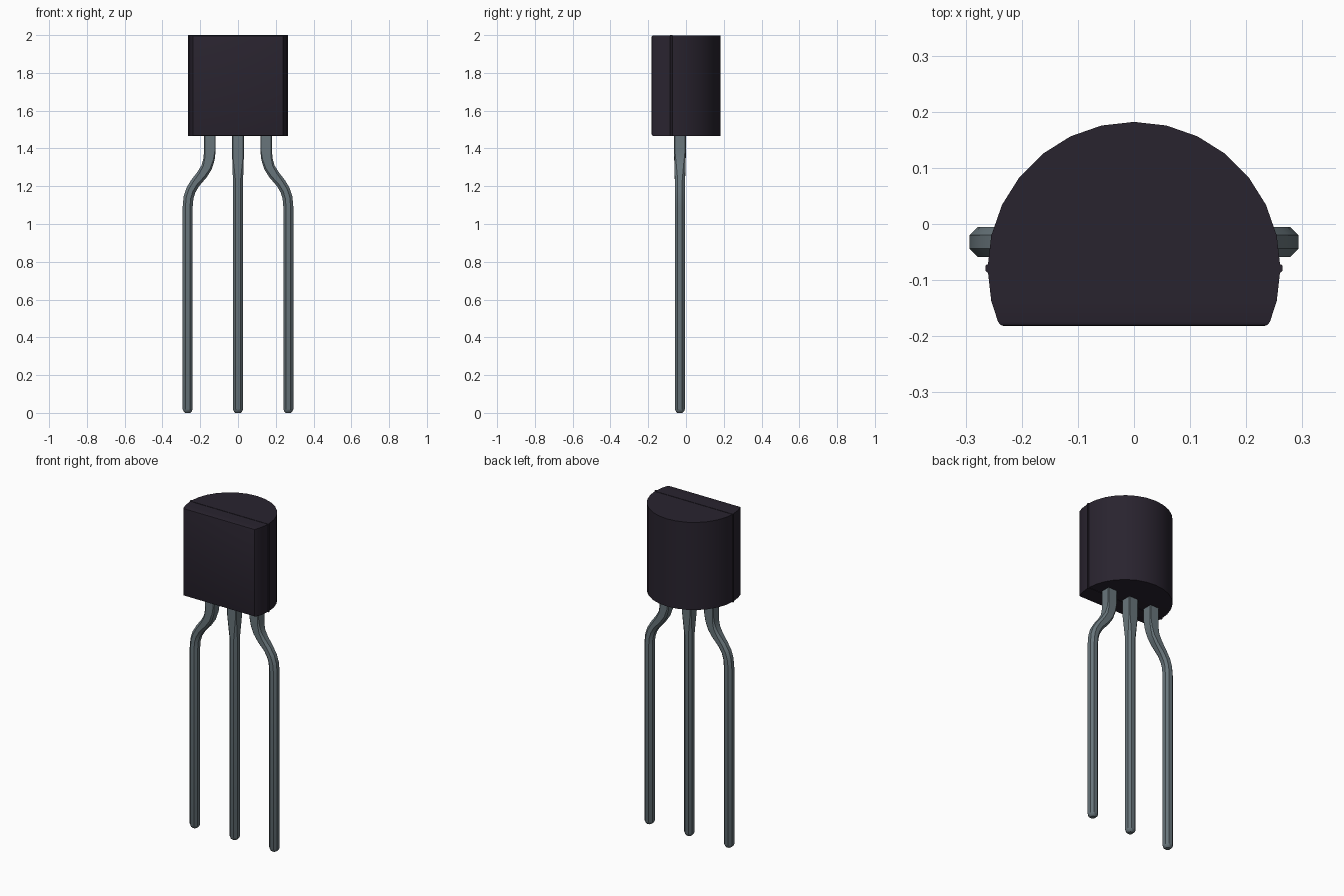
import bpy, bmesh, math
from mathutils import Vector

if "Cube" in bpy.data.objects:
    bpy.data.objects.remove(bpy.data.objects["Cube"])

Z0, Z1 = 1.467, 1.998      # bottom and top of the case
CY, R = -0.079, 0.261      # centre and radius of the rounded back
FRONT = -0.182
LEG_Y = -0.032


def material(name, rgb):
    m = bpy.data.materials.new(name)
    m.diffuse_color = (*rgb, 1)
    m.use_nodes = True
    m.node_tree.nodes["Principled BSDF"].inputs["Base Color"].default_value = m.diffuse_color
    return m


def finish(bm, name, mat, angle):
    bmesh.ops.recalc_face_normals(bm, faces=bm.faces)
    mesh = bpy.data.meshes.new(name)
    bm.to_mesh(mesh)
    bm.free()
    mesh.materials.append(mat)
    ob = bpy.data.objects.new(name, mesh)
    bpy.context.collection.objects.link(ob)
    bpy.ops.object.select_all(action='DESELECT')
    ob.select_set(True)
    bpy.context.view_layer.objects.active = ob
    bpy.ops.object.shade_smooth_by_angle(angle=math.radians(angle))
    return ob


def loft(bm, rings):
    loops = [[bm.verts.new(p) for p in ring] for ring in rings]
    n = len(loops[0])
    for a, b in zip(loops, loops[1:]):
        for i in range(n):
            bm.faces.new((a[i], a[(i + 1) % n], b[(i + 1) % n], b[i]))
    bm.faces.new(loops[0])
    bm.faces.new(loops[-1])


plastic = material("dark_plastic", (0.022, 0.017, 0.028))
metal = material("grey_metal", (0.14, 0.18, 0.20))

# Case: half-round profile with a flat front and softened front edges
half = math.pi / 2
arc = [(R * math.cos(i * half / 7), CY + R * math.sin(i * half / 7)) for i in range(-1, 15)]
arc.append((-arc[0][0], arc[0][1]))
fx = math.sqrt(R * R - (FRONT - CY) ** 2)
profile = [(fx, FRONT)] + arc[:-1] + [arc[-1], (-fx, FRONT)]
bm = bmesh.new()
loft(bm, [[(x, y, z) for x, y in profile] for z in (Z0, Z1)])
edges = [e for e in bm.edges if all(v.co.y < FRONT + 1e-4 for v in e.verts)]
bmesh.ops.bevel(bm, geom=edges, offset=0.008, segments=2, profile=0.5, affect='EDGES')
finish(bm, "case", plastic, 30)

# Mould seam: thin raised ridge running around the case
bm = bmesh.new()
sx, sy, ch = 0.265, 0.007, 0.003
seam = [(-sx, -sy + ch), (-sx + ch, -sy), (sx - ch, -sy), (sx, -sy + ch),
        (sx, sy - ch), (sx - ch, sy), (-sx + ch, sy), (-sx, sy - ch)]
loft(bm, [[(x, CY + y, z) for x, y in seam] for z in (Z0 - 0.002, 2.0)])
finish(bm, "mould_seam", plastic, 30)


# Legs: chamfered square section swept along a path of (x, z, half width, chamfer)
def leg(name, path):
    rings = []
    for i, (x, z, w, c) in enumerate(path):
        a, b = path[max(i - 1, 0)], path[min(i + 1, len(path) - 1)]
        t = Vector((b[0] - a[0], 0, b[1] - a[1])).normalized()
        side = Vector((-t.z, 0, t.x))
        k = w - c
        section = [(w, k), (k, w), (-k, w), (-w, k), (-w, -k), (-k, -w), (k, -w), (w, -k)]
        rings.append([Vector((x, LEG_Y, z)) + side * u + Vector((0, v, 0)) for u, v in section])
    bm = bmesh.new()
    loft(bm, rings)
    finish(bm, name, metal, 40)


WIDE, THIN = (0.031, 0.004), (0.0265, 0.0145)
TIP = [(0.02, *THIN), (0.008, 0.022, 0.012), (0.0, 0.014, 0.008)]

leg("middle_leg", [(0, z, *s) for z, s in ((1.5, WIDE), (1.36, WIDE), (1.22, THIN))]
    + [(0, *t) for t in TIP])

bend = [(0.149, 1.5, *WIDE), (0.149, 1.39, *WIDE), (0.153, 1.345, 0.030, 0.007),
        (0.166, 1.30, 0.029, 0.010), (0.190, 1.262, 0.028, 0.012),
        (0.228, 1.215, *THIN), (0.250, 1.178, *THIN), (0.262, 1.14, *THIN),
        (0.2665, 1.09, *THIN)]
bend += [(0.2665, *t) for t in TIP]
for name, s in (("right_leg", 1), ("left_leg", -1)):
    leg(name, [(s * x, z, w, c) for x, z, w, c in bend])
